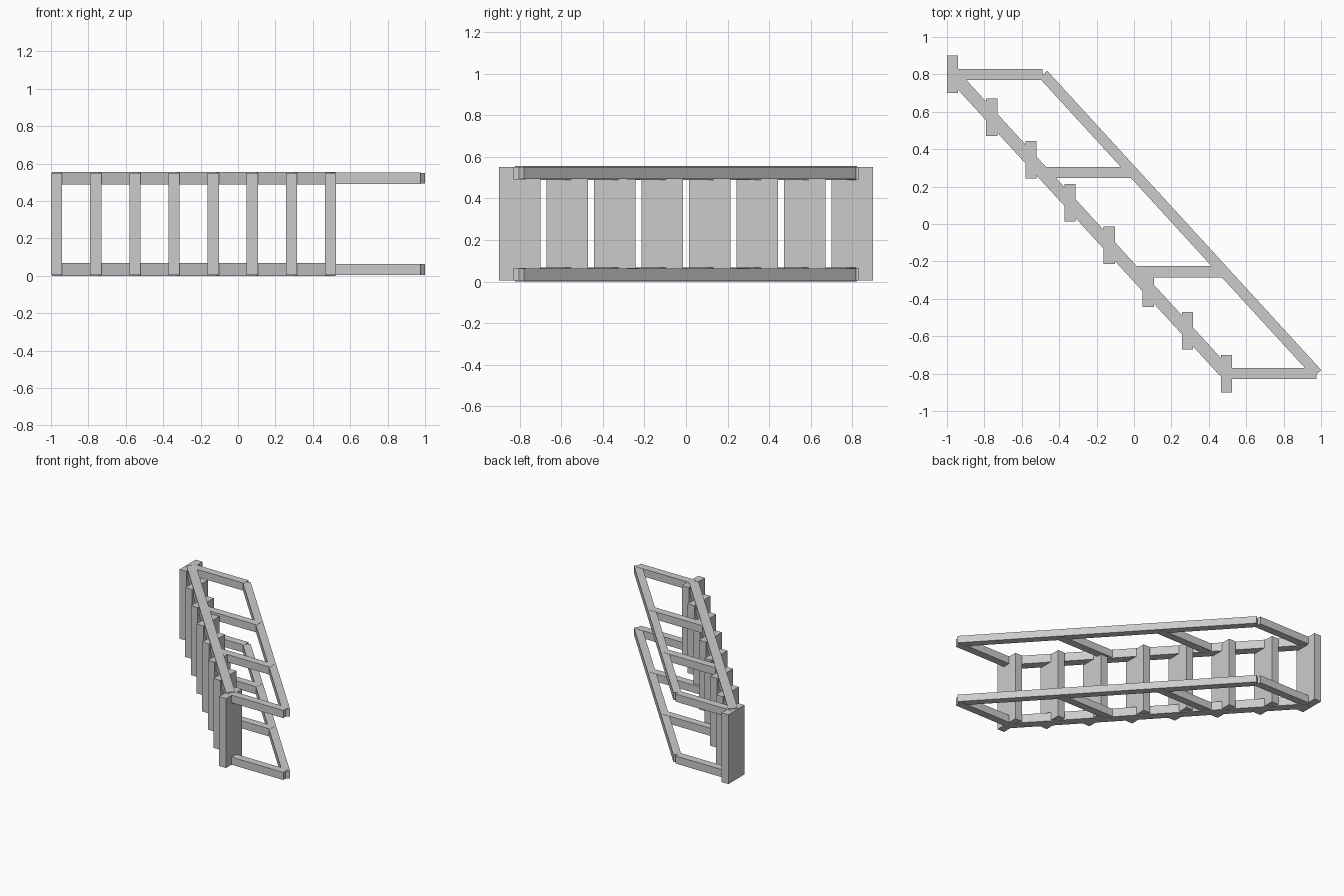
import bpy
import math
from mathutils import Vector

if "Cube" in bpy.data.objects:
    bpy.data.objects.remove(bpy.data.objects["Cube"])

grey = bpy.data.materials.new("light_grey")
grey.diffuse_color = (0.6, 0.6, 0.6, 1)
grey.use_nodes = True
grey.node_tree.nodes["Principled BSDF"].inputs["Base Color"].default_value = grey.diffuse_color


def box(name, center, size, angle=0.0):
    """Flat-sided block, turned about z."""
    bpy.ops.mesh.primitive_cube_add(size=1, location=center, rotation=(0, 0, angle))
    ob = bpy.context.object
    ob.name = name
    ob.scale = size
    ob.data.materials.append(grey)
    return ob


def beam(name, a, b, z, thick):
    """Square beam between two plan points at height z."""
    a, b = Vector(a), Vector(b)
    d = b - a
    mid = (a + b) / 2
    return box(name, (mid.x, mid.y, z), (d.length, thick, thick),
               math.atan2(d.y, d.x))


MID_Z = 0.278
TOP = Vector((-0.97, 0.80))       # upper end of the flight
BOTTOM = Vector((0.495, -0.80))   # lower end of the flight
OFFSET = Vector((0.485, 0))       # flight to handrail

# Treads, standing on edge because the flight lies on its side
for i in range(8):
    p = TOP.lerp(BOTTOM, i / 7)
    box(f"tread_{i + 1}", (p.x, p.y, MID_Z), (0.06, 0.20, 0.546))

# Both sides: stringer, handrail and four posts
for side, z in (("lower", 0.034), ("upper", 2 * MID_Z - 0.034)):
    z_in = z + (0.006 if side == "lower" else -0.006)
    beam(f"{side}_stringer", TOP, BOTTOM, z, 0.068)
    beam(f"{side}_handrail", TOP + OFFSET, BOTTOM + OFFSET, z_in - 0.006 * (1 if side == "lower" else -1), 0.057)
    for j, y in enumerate((0.80, 0.275, -0.255, -0.80)):
        p = TOP.lerp(BOTTOM, (0.80 - y) / 1.60)
        beam(f"{side}_post_{j + 1}", p, p + OFFSET - Vector((0.004, 0)), z, 0.06)
